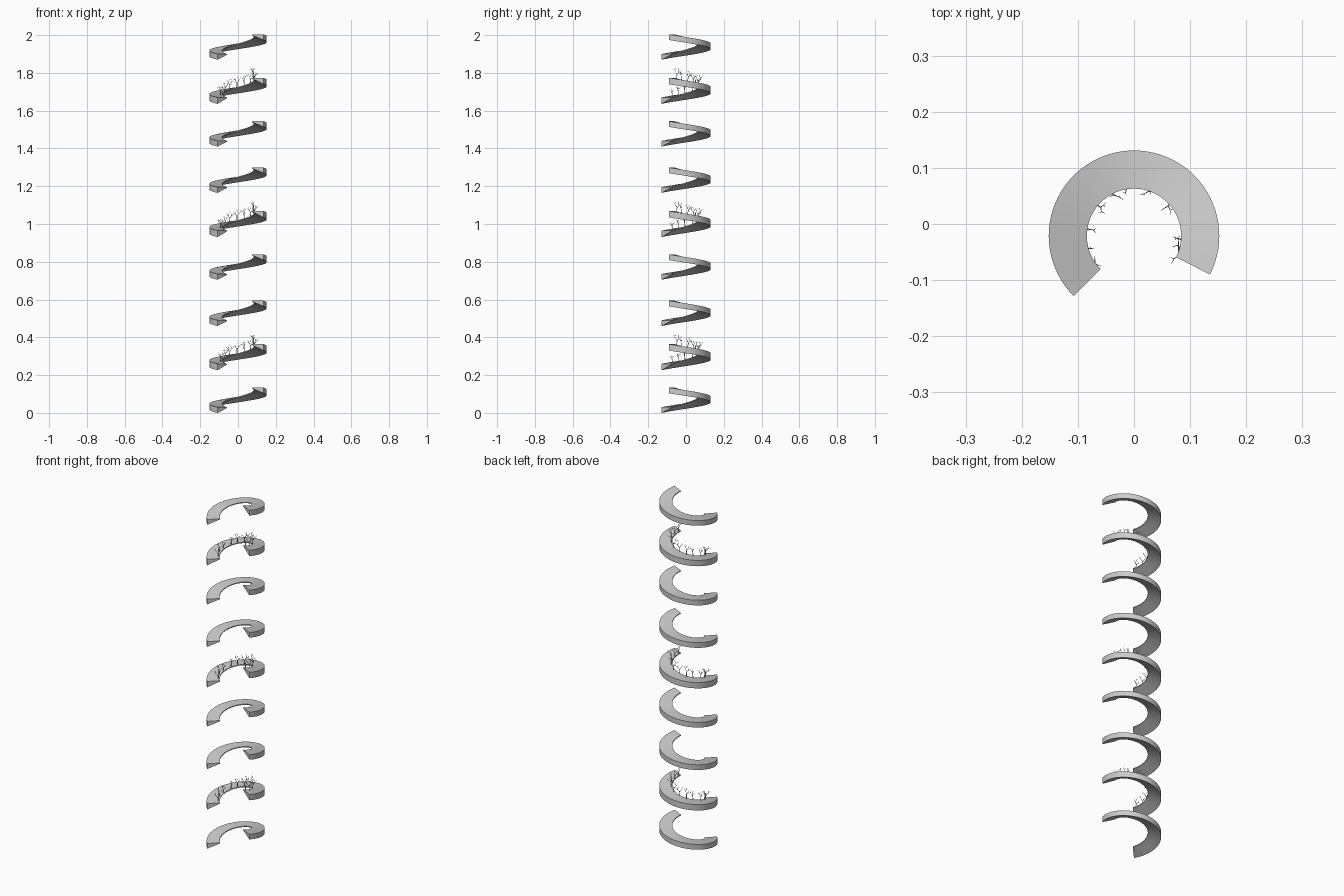
import bpy, bmesh, math, random
from mathutils import Vector, Matrix

cube = bpy.data.objects.get("Cube")
if cube:
    bpy.data.objects.remove(cube, do_unlink=True)

random.seed(4)
CENTRE_Y = -0.021
R_IN, R_OUT = 0.084, 0.152
START, END = math.radians(225), math.radians(-27)
RISE, THICK = 0.104, 0.03
PERIOD, STEP = 0.705, 0.23


def material(name, rgb):
    mat = bpy.data.materials.new(name)
    mat.use_nodes = True
    mat.diffuse_color = (*rgb, 1)
    mat.node_tree.nodes["Principled BSDF"].inputs["Base Color"].default_value = (*rgb, 1)
    return mat


grey = material("plain grey", (0.6, 0.6, 0.6))


def to_mesh(bm, name):
    bmesh.ops.recalc_face_normals(bm, faces=bm.faces)
    mesh = bpy.data.meshes.new(name)
    bm.to_mesh(mesh)
    bm.free()
    mesh.materials.append(grey)
    return mesh


def place(name, mesh, z):
    obj = bpy.data.objects.new(name, mesh)
    obj.location = (0, CENTRE_Y, z)
    bpy.context.collection.objects.link(obj)
    return obj


def on_helix(t, radius, z):
    a = START + (END - START) * t
    return Vector((radius * math.cos(a), radius * math.sin(a), RISE * t + z))


# Spiral ramp: a wedge section, thin at the inner rim, swept up a helix
def ramp_mesh(thick, steps=56):
    bm = bmesh.new()
    section = [(R_IN, THICK), (R_OUT, THICK), (R_OUT, THICK - thick), (R_IN, THICK - 0.005)]
    rings = [[bm.verts.new(on_helix(i / steps, r, z)) for r, z in section]
             for i in range(steps + 1)]
    for a, b in zip(rings, rings[1:]):
        for k in range(4):
            n = (k + 1) % 4
            bm.faces.new((a[k], a[n], b[n], b[k]))
    bm.faces.new(rings[0])
    bm.faces.new(rings[-1])
    return to_mesh(bm, "ramp")


# Bare tree: tapering branches that fork repeatedly
def branch(bm, base, direction, length, radius, depth):
    rot = direction.to_track_quat('Z', 'Y').to_matrix().to_4x4()
    bmesh.ops.create_cone(bm, segments=5, cap_ends=True, radius1=radius, radius2=radius * 0.6,
                          depth=length,
                          matrix=Matrix.Translation(base + direction * length / 2) @ rot)
    if depth == 0:
        return
    tip = base + direction * length * 0.95
    spin = random.uniform(0, math.tau)
    for k in range(2):
        a = spin + k * math.pi + random.uniform(-0.4, 0.4)
        out = Vector((math.cos(a), math.sin(a), 0.25))
        branch(bm, tip, (direction * 0.9 + out * 0.75).normalized(),
               length * random.uniform(0.6, 0.8), radius * 0.65, depth - 1)


def trees_mesh():
    bm = bmesh.new()
    for t in (0.04, 0.13, 0.22, 0.33, 0.42, 0.52, 0.62, 0.72, 0.82, 0.9, 0.97):
        base = on_helix(t, random.uniform(0.087, 0.096), THICK - 0.002)
        lean = Vector((random.uniform(-.2, .2), random.uniform(-.2, .2), 1)).normalized()
        branch(bm, base, lean, random.uniform(0.018, 0.025), 0.0024, 3)
    return to_mesh(bm, "trees")


plain, planted, trees = ramp_mesh(THICK), ramp_mesh(THICK + 0.004), trees_mesh()

# Three groups of three ramps, the middle one planted
for group in range(3):
    for level in range(3):
        z = group * PERIOD + level * STEP
        middle = level == 1
        ramp = place("planted_ramp" if middle else "plain_ramp", planted if middle else plain, z)
        if middle:
            place("bare_trees", trees, z)
        bpy.ops.object.select_all(action='DESELECT')
        ramp.select_set(True)
        bpy.context.view_layer.objects.active = ramp
        bpy.ops.object.shade_smooth_by_angle(angle=math.radians(30))
